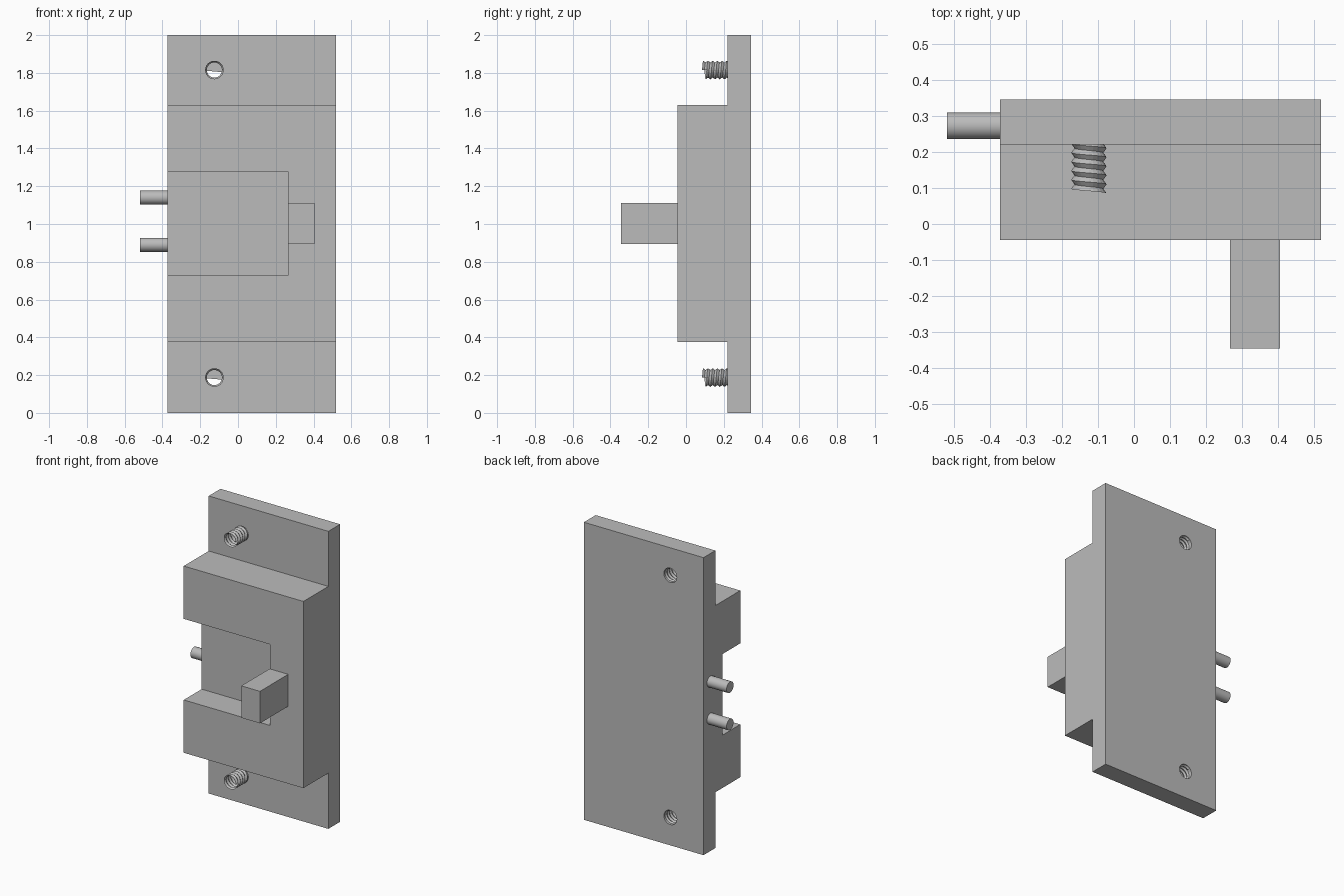
import bpy, bmesh, math

if "Cube" in bpy.data.objects:
    bpy.data.objects.remove(bpy.data.objects["Cube"])

grey = bpy.data.materials.new("mid grey")
grey.diffuse_color = (0.5, 0.5, 0.5, 1)
grey.use_nodes = True
grey.node_tree.nodes["Principled BSDF"].inputs["Base Color"].default_value = grey.diffuse_color

X0, X1 = -0.372, 0.518          # plate sides
PLATE_Y, BACK_Y = 0.22, 0.345   # plate front and back
SCREWS = (0.187, 1.815)         # screw heights
SCREW_X = -0.125


def finish(name, bm):
    bmesh.ops.recalc_face_normals(bm, faces=bm.faces)
    me = bpy.data.meshes.new(name)
    bm.to_mesh(me)
    bm.free()
    me.materials.append(grey)
    ob = bpy.data.objects.new(name, me)
    bpy.context.collection.objects.link(ob)
    return ob


def prism(name, outline, y0, y1):
    """Extrude an x-z outline from y0 to y1."""
    bm = bmesh.new()
    face = bm.faces.new([bm.verts.new((x, y0, z)) for x, z in outline])
    new = bmesh.ops.extrude_face_region(bm, geom=[face])["geom"]
    bmesh.ops.translate(bm, vec=(0, y1 - y0, 0),
                        verts=[v for v in new if isinstance(v, bmesh.types.BMVert)])
    return finish(name, bm)


def box(name, x0, x1, y0, y1, z0, z1):
    return prism(name, [(x0, z0), (x1, z0), (x1, z1), (x0, z1)], y0, y1)


def cylinder(name, radius, depth, loc, rot, sides=32):
    bpy.ops.mesh.primitive_cylinder_add(vertices=sides, radius=radius, depth=depth,
                                        location=loc, rotation=rot)
    ob = bpy.context.object
    ob.name = name
    ob.data.materials.append(grey)
    return ob


def thread(name, z):
    """Hollow helical thread, a zigzag profile swept along the screw axis."""
    seg, pitch, y0 = 24, 0.025, 0.085
    turns = (BACK_Y - y0) / pitch - 1
    profile = ((0.049, 0), (0.040, pitch / 2), (0.049, pitch))
    bm = bmesh.new()
    prev = None
    for i in range(int(turns * seg) + 1):
        a = 2 * math.pi * i / seg
        row = [bm.verts.new((SCREW_X + r * math.cos(a), y0 + pitch * i / seg + dy,
                             z + r * math.sin(a))) for r, dy in profile]
        if prev:
            for j in range(2):
                bm.faces.new((prev[j], row[j], row[j + 1], prev[j + 1]))
        prev = row
    bmesh.ops.remove_doubles(bm, verts=bm.verts, dist=1e-5)
    return finish(name, bm)


# back plate with two through holes
plate = box("back_plate", X0, X1, PLATE_Y, BACK_Y, 0, 2)
for z in SCREWS:
    cutter = cylinder("hole_cutter", 0.048, 0.4, (SCREW_X, 0.28, z), (math.pi / 2, 0, 0))
    cutter.hide_render = True
    mod = plate.modifiers.new("hole", "BOOLEAN")
    mod.object, mod.operation, mod.solver = cutter, "DIFFERENCE", "EXACT"
    bpy.context.view_layer.objects.active = plate
    bpy.ops.object.modifier_apply(modifier=mod.name)
    bpy.data.objects.remove(cutter)

# raised C-shaped housing and the floor of its recess
N0, N1, NX = 0.73, 1.275, 0.268
prism("housing", [(X0, 0.375), (X1, 0.375), (X1, 1.63), (X0, 1.63),
                  (X0, N1), (NX, N1), (NX, N0), (X0, N0)], -0.045, PLATE_Y)
box("recess_floor", X0, NX, 0.145, PLATE_Y, N0, N1)

# lever block
box("lever", 0.266, 0.405, -0.345, -0.045, 0.895, 1.11)

# side pins
for i, z in enumerate((0.89, 1.14)):
    pin = cylinder(f"pin_{i + 1}", 0.037, 0.168, (-0.434, 0.272, z), (0, math.pi / 2, 0))
    bpy.ops.object.shade_smooth_by_angle()

# hollow screws with a partial web across the bore
for i, z in enumerate(SCREWS):
    thread(f"screw_thread_{i + 1}", z)
    arc = [math.radians(-15 + 200 * k / 16) for k in range(17)]
    prism(f"screw_web_{i + 1}", [(SCREW_X + 0.043 * math.cos(a), z + 0.043 * math.sin(a))
                                 for a in arc], PLATE_Y, PLATE_Y + 0.002)
